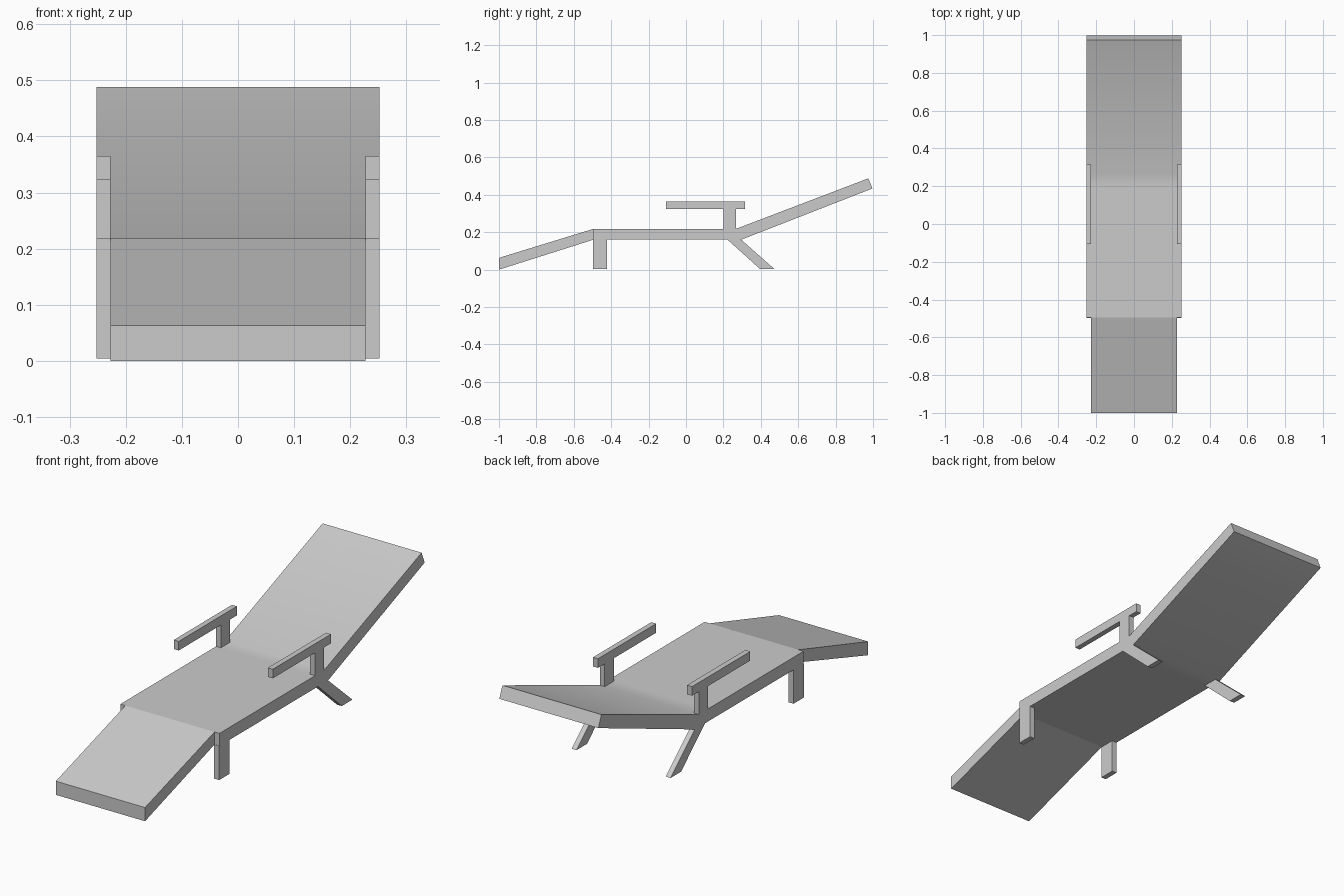
import bpy, bmesh

if "Cube" in bpy.data.objects:
    bpy.data.objects.remove(bpy.data.objects["Cube"])


def extrude_profile(name, profile, x0, x1, mirrored=False, smooth=False):
    """Extrude a (y, z) outline along x from x0 to x1."""
    bm = bmesh.new()
    face = bm.faces.new([bm.verts.new((x0, y, z)) for y, z in profile])
    ext = bmesh.ops.extrude_face_region(bm, geom=[face])
    verts = [g for g in ext["geom"] if isinstance(g, bmesh.types.BMVert)]
    bmesh.ops.translate(bm, verts=verts, vec=(x1 - x0, 0, 0))
    bmesh.ops.recalc_face_normals(bm, faces=bm.faces)
    mesh = bpy.data.meshes.new(name)
    bm.to_mesh(mesh)
    bm.free()
    obj = bpy.data.objects.new(name, mesh)
    bpy.context.collection.objects.link(obj)
    if mirrored:
        obj.modifiers.new("Mirror", 'MIRROR')
    if smooth:
        bpy.ops.object.select_all(action='DESELECT')
        obj.select_set(True)
        bpy.context.view_layer.objects.active = obj
        bpy.ops.object.shade_smooth_by_angle()
    return obj


OUTER, INNER = 0.252, 0.227      # half widths of frame and footrest
TOP, BOTTOM = 0.218, 0.16        # seat slab heights

# Seat and reclined backrest as one bent slab
extrude_profile("seat_and_backrest", [
    (-0.495, BOTTOM), (-0.42, BOTTOM), (0.222, BOTTOM), (0.295, BOTTOM),
    (0.997, 0.434), (0.975, 0.488), (0.267, TOP), (0.2, TOP), (-0.495, TOP),
], -OUTER, OUTER, smooth=True)

# Narrower sloping footrest
extrude_profile("footrest", [
    (-0.495, BOTTOM), (-0.495, TOP), (-1.0, 0.063), (-1.0, 0.0),
], -INNER, INNER)

# Straight front legs
extrude_profile("front_legs", [
    (-0.497, 0.004), (-0.422, 0.004), (-0.422, BOTTOM), (-0.497, BOTTOM),
], INNER, OUTER, mirrored=True)

# Splayed rear legs
extrude_profile("rear_legs", [
    (0.222, BOTTOM), (0.395, 0.004), (0.472, 0.004), (0.295, BOTTOM),
], INNER, OUTER, mirrored=True)

# Armrests with their posts, as one T-shaped outline
extrude_profile("armrests", [
    (0.2, TOP), (0.267, TOP), (0.267, 0.323), (0.316, 0.323),
    (0.316, 0.365), (-0.107, 0.365), (-0.107, 0.323), (0.2, 0.323),
], INNER, OUTER, mirrored=True)
